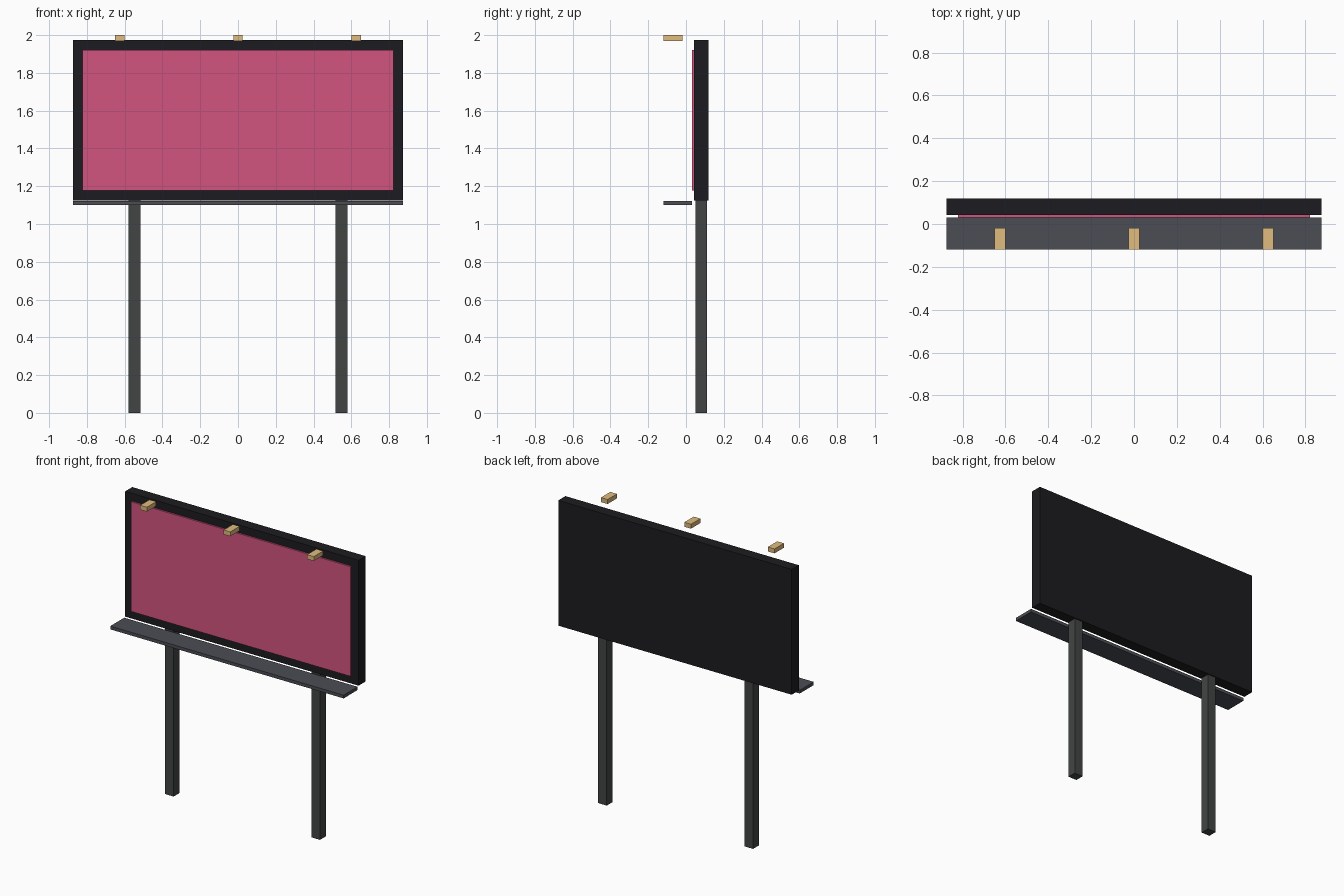
import bpy

if "Cube" in bpy.data.objects:
    bpy.data.objects.remove(bpy.data.objects["Cube"])


def material(name, color):
    m = bpy.data.materials.new(name)
    m.diffuse_color = (*color, 1)
    m.use_nodes = True
    m.node_tree.nodes["Principled BSDF"].inputs["Base Color"].default_value = m.diffuse_color
    return m


def box(name, x, y, z, mat):
    """Box from (min, max) ranges on each axis."""
    lo, hi = zip(x, y, z)
    bpy.ops.mesh.primitive_cube_add(size=1, location=[(a + b) / 2 for a, b in zip(lo, hi)])
    ob = bpy.context.object
    ob.name = name
    ob.scale = [b - a for a, b in zip(lo, hi)]
    bpy.ops.object.transform_apply(location=False, rotation=False, scale=True)
    ob.data.materials.append(mat)
    return ob


black = material("frame_black", (0.012, 0.012, 0.015))
pink = material("poster_pink", (0.65, 0.09, 0.21))
steel = material("post_steel", (0.055, 0.06, 0.06))
slate = material("catwalk_slate", (0.07, 0.075, 0.09))
tan = material("lamp_tan", (0.75, 0.5, 0.21))

# Sign board and its poster face
box("sign_board", (-0.874, 0.874), (0.042, 0.118), (1.125, 1.973), black)
box("poster_panel", (-0.822, 0.822), (0.031, 0.042), (1.178, 1.921), pink)

# Maintenance ledge in front of the board
box("catwalk", (-0.874, 0.874), (-0.118, 0.031), (1.10, 1.122), slate)

# Two support posts
for side, cx in (("left", -0.548), ("right", 0.548)):
    box(f"{side}_post", (cx - 0.032, cx + 0.032), (0.049, 0.111), (0, 1.125), steel)

# Three floating lamps above the poster
for side, cx in (("left", -0.625), ("middle", 0), ("right", 0.625)):
    box(f"{side}_lamp", (cx - 0.025, cx + 0.025), (-0.118, -0.018), (1.97, 2.0), tan)
